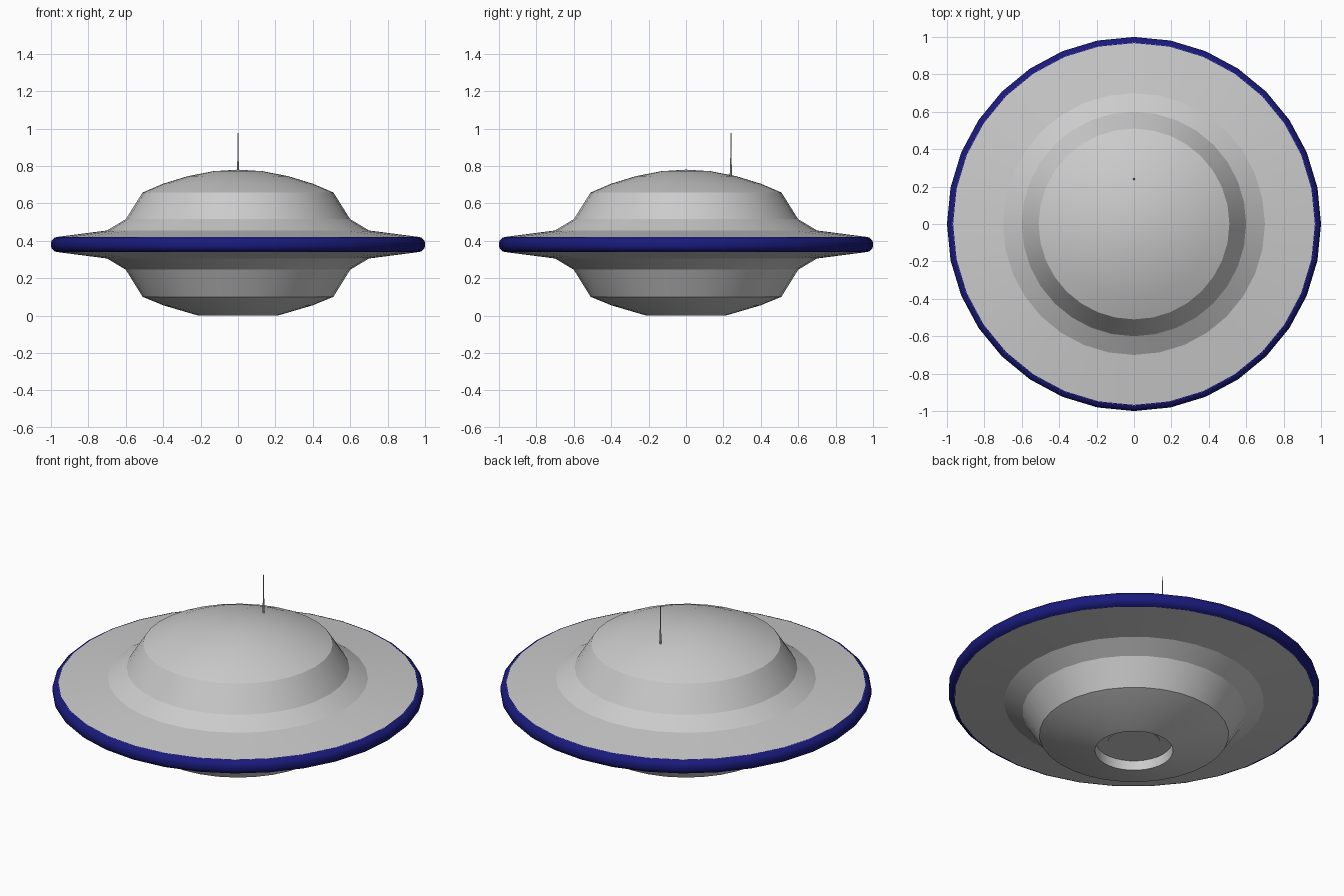
import bpy, bmesh, math

if "Cube" in bpy.data.objects:
    bpy.data.objects.remove(bpy.data.objects["Cube"])

SEGMENTS = 32


def lathe(name, profile, smooth_angle=20, centre=(0, 0), segments=SEGMENTS):
    """Spin (radius, z) points, listed from the bottom up, round a vertical axis."""
    bm = bmesh.new()
    rings = []
    for r, z in profile:
        if r == 0:
            rings.append([bm.verts.new((0, 0, z))] * segments)
        else:
            rings.append([bm.verts.new((r * math.cos(2 * math.pi * i / segments),
                                        r * math.sin(2 * math.pi * i / segments), z))
                          for i in range(segments)])
    for low, high in zip(rings, rings[1:]):
        for i in range(segments):
            j = (i + 1) % segments
            corners = dict.fromkeys((low[i], low[j], high[j], high[i]))
            bm.faces.new(list(corners))
    bmesh.ops.recalc_face_normals(bm, faces=bm.faces)
    mesh = bpy.data.meshes.new(name)
    bm.to_mesh(mesh)
    bm.free()
    obj = bpy.data.objects.new(name, mesh)
    obj.location = (*centre, 0)
    bpy.context.collection.objects.link(obj)
    bpy.ops.object.select_all(action='DESELECT')
    obj.select_set(True)
    bpy.context.view_layer.objects.active = obj
    bpy.ops.object.shade_smooth_by_angle(angle=math.radians(smooth_angle))
    return obj


# Saucer body: recessed hatch bay, lower hull, wing, upper dome
lower = [(0, 0.06), (0.205, 0.06), (0.21, 0.005), (0.23, 0.01), (0.40, 0.06),
         (0.51, 0.105), (0.60, 0.25), (0.70, 0.31), (0.97, 0.345)]
upper = [(0.97, 0.425), (0.70, 0.46), (0.60, 0.52), (0.51, 0.663), (0.40, 0.71),
         (0.27, 0.75), (0.13, 0.777), (0, 0.785)]
lathe("saucer_body", lower + upper)

# Round hatch in the belly bay
lathe("belly_hatch", [(0, 0.056), (0.14, 0.056), (0.14, 0.06)])

# Blue rounded rim
rim = lathe("rim_band", [(0.967, 0.344), (0.983, 0.350), (0.996, 0.363), (1.0, 0.376),
                         (1.0, 0.394), (0.996, 0.407), (0.983, 0.420), (0.967, 0.426)], 40)
blue = bpy.data.materials.new("rim_blue")
blue.diffuse_color = (0.01, 0.01, 0.2, 1)
blue.use_nodes = True
blue.node_tree.nodes["Principled BSDF"].inputs["Base Color"].default_value = blue.diffuse_color
rim.data.materials.append(blue)

# Thin tapered antenna behind the dome top
lathe("antenna", [(0, 0.74), (0.007, 0.74), (0.003, 0.86), (0.002, 0.98), (0, 0.98)],
      40, centre=(0, 0.24), segments=8)

# Stand the model exactly on the ground
for obj in bpy.context.collection.objects:
    obj.location.z -= 0.005
